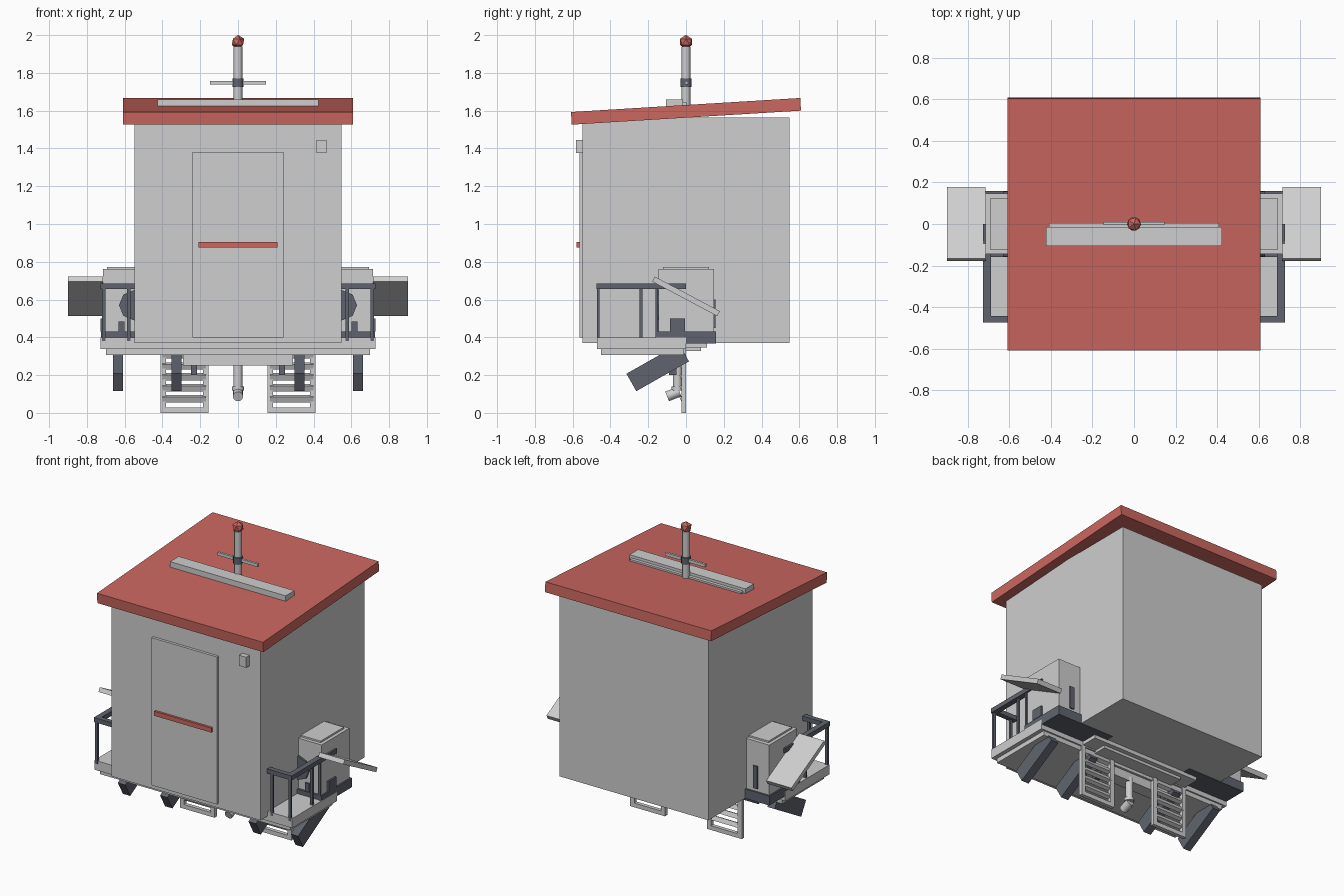
import bpy, math
from mathutils import Vector

if "Cube" in bpy.data.objects:
    bpy.data.objects.remove(bpy.data.objects["Cube"])


def material(name, rgb):
    m = bpy.data.materials.new(name)
    m.diffuse_color = (*rgb, 1)
    m.use_nodes = True
    m.node_tree.nodes["Principled BSDF"].inputs["Base Color"].default_value = m.diffuse_color
    return m


GREY = material("light grey", (0.62, 0.62, 0.62))
RED = material("roof red", (0.60, 0.135, 0.115))
DARK = material("slate grey", (0.115, 0.127, 0.155))


def finish(name, mat):
    ob = bpy.context.object
    ob.name = name
    ob.data.materials.append(mat)
    return ob


def box(name, x, y, z, mat=GREY, tilt=0):
    """Box from (min, max) ranges, optionally tilted about the x axis."""
    loc = [(r[0] + r[1]) / 2 for r in (x, y, z)]
    bpy.ops.mesh.primitive_cube_add(size=1, location=loc,
                                    rotation=(math.radians(tilt), 0, 0))
    ob = finish(name, mat)
    ob.scale = [r[1] - r[0] for r in (x, y, z)]
    return ob


def rod(name, a, b, r, mat=GREY, sides=12):
    """Cylinder between two points."""
    a, b = Vector(a), Vector(b)
    d = b - a
    bpy.ops.mesh.primitive_cylinder_add(
        vertices=sides, radius=r, depth=d.length, location=(a + b) / 2,
        rotation=d.to_track_quat('Z', 'Y').to_euler())
    ob = finish(name, mat)
    bpy.ops.object.shade_smooth_by_angle(angle=math.radians(40))
    return ob


def pair(name, x, y, z, mat=GREY, tilt=0):
    """The same box on the right and left sides."""
    box("right_" + name, x, y, z, mat, tilt)
    box("left_" + name, (-x[1], -x[0]), y, z, mat, tilt)


# Cabin, door and sloped roof
box("cabin", (-.547, .547), (-.547, .547), (.37, 1.565))
box("door", (-.24, .24), (-.565, -.54), (.40, 1.38))
box("door_bar", (-.21, .21), (-.58, -.56), (.875, .905), RED)
box("wall_box", (.415, .468), (-.582, -.54), (1.375, 1.445))
box("roof", (-.61, .61), (-.608, .608), (1.563, 1.63), RED, 3.5)

# Roof hatch and mast
box("roof_hatch", (-.425, .425), (-.106, -.015), (1.612, 1.66))
box("hatch_hinge", (-.41, .41), (-.02, .006), (1.60, 1.642))
rod("mast", (0, 0, 1.6), (0, 0, 1.94), .023)
rod("mast_collar", (0, 0, 1.725), (0, 0, 1.77), .029, DARK)
box("mast_crossbar", (-.147, .147), (-.005, .01), (1.738, 1.758))
bpy.ops.mesh.primitive_ico_sphere_add(subdivisions=1, radius=.037, location=(0, 0, 1.964))
finish("mast_ball", RED)

# Platform below the cabin
box("platform", (-.727, .727), (-.47, 0), (.337, .40))
box("platform_frame", (-.70, .70), (-.45, -.01), (.307, .34))
box("rear_ledge", (-.40, .40), (-.01, .11), (.345, .375))
box("rear_ledge_lower", (-.30, .30), (-.01, .08), (.327, .35))
box("drain_box", (-.29, .29), (-.11, -.025), (.25, .31))

# Slanted struts and small brackets
for x in (.325, .635):
    pair("strut", (x - .027, x + .027), (-.31, .01), (.187, .293), DARK, 29.5)
pair("bracket", (.217, .25), (-.09, -.05), (.20, .26), DARK)

# Ladders
for x in (.155, .38):
    pair("ladder_rail", (x, x + .03), (-.025, 0), (0, .34))
pair("ladder_foot", (.17, .40), (-.025, 0), (0, .028))
for i in range(5):
    z = .06 + i * .058
    pair("ladder_rung", (.17, .40), (-.03, -.005), (z, z + .03), GREY, 25)

# Drain pipe
rod("drain_pipe", (0, -.045, .12), (0, -.045, .28), .024)
rod("drain_collar", (0, -.045, .118), (0, -.045, .14), .031)
rod("drain_nozzle", (0, -.035, .113), (0, -.10, .087), .027)

# Side cabinets with base, lid, fittings and sloped panel
pair("cabinet_base", (.30, .725), (-.16, .16), (.368, .43), DARK)
pair("cabinet", (.50, .715), (-.145, .148), (.42, .762))
pair("cabinet_lid", (.50, .693), (-.122, .122), (.76, .773))
pair("front_latch", (.60, .632), (-.156, -.14), (.43, .485), DARK)
pair("side_latch", (.71, .727), (-.085, -.005), (.43, .50), DARK)
pair("rear_latch", (.60, .632), (.14, .156), (.45, .60), DARK)
pair("sloped_panel", (.715, .90), (-.195, .195), (.602, .632), GREY, -28)
for s in (-1, 1):
    rod("cabinet_dial", (s * .55, -.157, .57), (s * .55, -.14, .57), .08, DARK, 8)

# Railings
pair("side_handrail", (.69, .727), (-.475, 0), (.655, .685), DARK)
pair("front_handrail", (.54, .70), (-.475, -.442), (.655, .685), DARK)
for x, y in ((.71, -.465), (.71, -.238), (.71, -.155), (.578, -.465)):
    pair("rail_post", (x - .009, x + .009), (y - .007, y + .007), (.38, .66), DARK)
